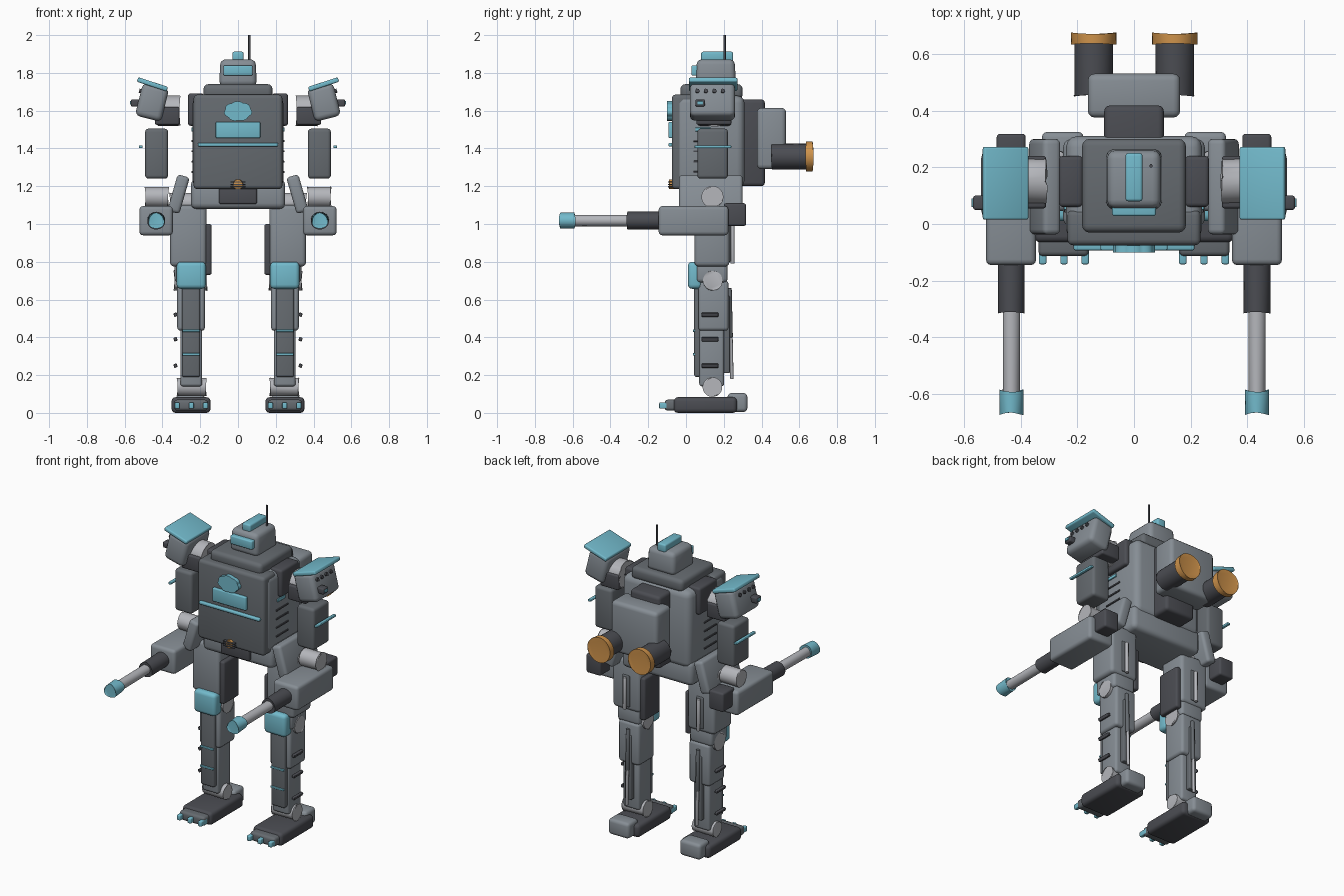
import bpy, bmesh, math
from mathutils import Vector, Matrix

if "Cube" in bpy.data.objects:
    bpy.data.objects.remove(bpy.data.objects["Cube"])

COLORS = {
    "steel": (0.24, 0.27, 0.30, 1), "mid": (0.13, 0.145, 0.16, 1),
    "dark": (0.07, 0.073, 0.085, 1), "light": (0.46, 0.47, 0.50, 1),
    "teal": (0.17, 0.49, 0.60, 1), "orange": (0.62, 0.29, 0.07, 1),
}
MATS = {}
for key, col in COLORS.items():
    MATS[key] = bpy.data.materials.new(key)
    MATS[key].diffuse_color = col


def finish(name, bm, mat, bevel, segs=3):
    """Round the hard edges, make the object and shade it."""
    if bevel > 0:
        hard = [e for e in bm.edges if e.calc_face_angle(0) > math.radians(50)]
        bmesh.ops.bevel(bm, geom=hard, offset=bevel, segments=segs, profile=0.5,
                        affect='EDGES', clamp_overlap=True)
    bmesh.ops.recalc_face_normals(bm, faces=bm.faces)
    me = bpy.data.meshes.new(name)
    bm.to_mesh(me)
    bm.free()
    me.materials.append(MATS[mat])
    ob = bpy.data.objects.new(name, me)
    bpy.context.collection.objects.link(ob)
    bpy.ops.object.select_all(action='DESELECT')
    ob.select_set(True)
    bpy.context.view_layer.objects.active = ob
    bpy.ops.object.shade_smooth_by_angle(angle=math.radians(40))
    return ob


def sides(name, pair):
    return [("left_" + name, -1), ("right_" + name, 1)] if pair else [(name, 1)]


def box(name, xs, ys, zs, mat="steel", bevel=0.015, tilt=0, taper=1, pair=False):
    """Rounded box from its extents, tilted about y; taper scales the top."""
    c = Vector([(a + b) / 2 for a, b in (xs, ys, zs)])
    d = Vector([b - a for a, b in (xs, ys, zs)])
    for n, s in sides(name, pair):
        bm = bmesh.new()
        bmesh.ops.create_cube(bm, size=1)
        for v in bm.verts:
            k = taper if v.co.z > 0 else 1
            v.co = Vector((v.co.x * d.x * k, v.co.y * d.y * k, v.co.z * d.z))
        m = Matrix.Translation((c.x * s, c.y, c.z)) @ Matrix.Rotation(math.radians(tilt) * s, 4, 'Y')
        bm.transform(m)
        finish(n, bm, mat, min(bevel, min(d) * 0.45))


def rod(name, p, q, r, mat="light", bevel=0.005, pair=False, n=32):
    """Cylinder from p to q."""
    for nm, s in sides(name, pair):
        a, b = Vector((p[0] * s, p[1], p[2])), Vector((q[0] * s, q[1], q[2]))
        bm = bmesh.new()
        bmesh.ops.create_cone(bm, cap_ends=True, segments=n, radius1=r, radius2=r, depth=(b - a).length)
        bm.transform(Matrix.Translation((a + b) / 2) @ (b - a).to_track_quat('Z', 'Y').to_matrix().to_4x4())
        finish(nm, bm, mat, bevel, 2)


# torso and pelvis
box("torso", (-.24, .24), (-.055, .31), (1.19, 1.68), bevel=.04)
box("chest_panel", (-.235, .235), (-.075, .05), (1.185, 1.685), "mid", .02)
box("collar", (-.183, .183), (-.03, .30), (1.66, 1.74), "mid", .025)
box("pelvis", (-.25, .25), (-.01, .30), (1.08, 1.235), bevel=.03)
box("groin_guard", (-.10, .10), (-.035, .06), (1.105, 1.20), "dark", .01)
box("shoulder_vent", (.18, .265), (.06, .24), (1.52, 1.692), "dark", .015, pair=True)
for i in range(4):
    z = 1.27 + i * .055
    box(f"flank_slit_{i}", (.236, .246), (.04, .16), (z, z + .01), "dark", .002, pair=True)
box("flank_light", (.236, .247), (.05, .13), (1.49, 1.51), "teal", .003, pair=True)

# chest trim
box("chest_bar", (-.213, .213), (-.093, -.06), (1.41, 1.43), "teal", .007)
box("chest_window", (-.118, .118), (-.093, -.06), (1.455, 1.54), "teal", .006)
bm = bmesh.new()
outline = []
for i in range(64):
    t = math.tau * i / 64
    k = .9 + .1 * abs(math.cos(3.5 * t + .6))
    outline.append(bm.verts.new((.075 * k * math.cos(t), -.06, 1.597 + .053 * k * math.sin(t))))
cap = bm.faces.new(outline)
new = bmesh.ops.extrude_face_region(bm, geom=[cap])["geom"]
bmesh.ops.translate(bm, vec=(0, -.04, 0), verts=[g for g in new if isinstance(g, bmesh.types.BMVert)])
finish("chest_ornament", bm, "teal", 0)
rod("belly_lamp", (0, -.06, 1.21), (0, -.09, 1.21), .026, "orange")
for z in (1.197, 1.21, 1.223):
    box("lamp_grille", (-.04, .04), (-.096, -.07), (z - .003, z + .003), "dark", .001)

# head
box("head", (-.10, .10), (.05, .265), (1.73, 1.872), bevel=.028, taper=.93)
box("visor", (-.077, .077), (.028, .09), (1.785, 1.84), "teal", .008)
box("head_crest", (-.03, .03), (.08, .25), (1.86, 1.912), "teal", .01)
rod("antenna", (.06, .205, 1.85), (.06, .205, 2.0), .006, "dark", .001, n=12)

# backpack and thrusters
box("back_mount", (-.105, .105), (.20, .418), (1.20, 1.66), "dark", .02)
box("backpack", (-.163, .163), (.375, .53), (1.29, 1.615), bevel=.025)
rod("thruster", (.143, .455, 1.357), (.143, .64, 1.357), .068, "dark", pair=True)
rod("thruster_nozzle", (.143, .637, 1.357), (.143, .67, 1.357), .08, "orange", pair=True)

# shoulders
rod("shoulder_joint", (.31, .152, 1.60), (.42, .152, 1.60), .08, pair=True)
box("shoulder_socket", (.31, .44), (.055, .24), (1.525, 1.62), "dark", .01, pair=True)
box("shoulder_armor", (.384, .526), (.02, .26), (1.555, 1.735), "steel", .028, tilt=-14, pair=True)
box("shoulder_plate", (.370, .536), (.015, .272), (1.727, 1.752), "teal", .008, tilt=-18, pair=True)
for i, y in enumerate((.06, .105, .15, .195)):
    rod(f"launcher_port_{i}", (.50, y, 1.70), (.523, y, 1.706), .011, "dark", .002, True, 16)
box("shoulder_sensor", (.51, .567), (.05, .10), (1.622, 1.66), "dark", .008, pair=True)
box("sensor_lens", (.56, .573), (.06, .09), (1.633, 1.65), "teal", .002, pair=True)

# arms
box("upper_arm", (.37, .492), (.06, .222), (1.24, 1.505), "mid", .018, pair=True)
box("arm_stripe", (.505, .525), (.045, .24), (1.402, 1.416), "teal", .004, pair=True)
rod("elbow", (.37, .14, 1.143), (.49, .14, 1.143), .053, pair=True)
box("forearm", (.345, .522), (-.145, .225), (.94, 1.095), bevel=.02, pair=True)
box("forearm_counterweight", (.382, .484), (.20, .318), (.99, 1.11), "dark", .012, pair=True)
rod("gun_sleeve", (.433, -.31, 1.018), (.433, -.12, 1.018), .047, "dark", pair=True)
rod("gun_barrel", (.433, -.60, 1.018), (.433, -.29, 1.018), .030, pair=True)
rod("gun_muzzle", (.433, -.665, 1.018), (.433, -.592, 1.018), .042, "teal", .008, True)

# hips and thighs
rod("hip_joint", (.20, .14, 1.11), (.36, .14, 1.11), .055, pair=True)
box("hip_skirt", (.282, .348), (-.037, .30), (1.058, 1.258), bevel=.018, tilt=-16, pair=True)
box("thigh", (.167, .36), (.045, .23), (.775, 1.10), bevel=.022, pair=True)
box("thigh_lower", (.177, .335), (.055, .22), (.69, .80), bevel=.02, pair=True)
box("inner_thigh_panel", (.14, .18), (.06, .215), (.73, 1.0), "dark", .012, pair=True)
box("thigh_piston_rail", (.235, .285), (.22, .238), (.80, 1.0), "mid", .005, pair=True)
rod("thigh_piston", (.26, .247, .79), (.26, .245, .99), .011, pair=True, n=16, bevel=.002)

# knees and shins
rod("knee_joint", (.165, .14, .70), (.337, .14, .70), .052, pair=True)
box("knee_pad", (.17, .325), (.01, .085), (.657, .80), "teal", .022, pair=True)
box("upper_shin", (.175, .322), (.065, .225), (.435, .70), bevel=.018, pair=True)
box("lower_shin", (.190, .305), (.07, .202), (.14, .50), bevel=.015, pair=True)
box("shin_plate", (.20, .297), (.043, .10), (.19, .665), "mid", .012, pair=True)
for z in (.31, .435):
    box("shin_stripe", (.202, .295), (.036, .06), (z - .006, z + .006), "teal", .003, pair=True)
for z in (.25, .39, .52):
    box("shin_fin", (.322, .34), (.082, .172), (z - .010, z + .010), "dark", .004, tilt=20, pair=True)
box("calf_rail", (.225, .27), (.19, .232), (.21, .62), "mid", .006, pair=True)
rod("calf_piston_sleeve", (.247, .236, .40), (.247, .230, .66), .012, "mid", .002, True, 16)
rod("calf_piston", (.247, .243, .18), (.247, .233, .64), .009, "light", .002, True, 16)

# feet
rod("ankle", (.17, .14, .137), (.32, .14, .137), .047, pair=True)
box("foot", (.145, .352), (-.065, .27), (.0, .083), "dark", .022, pair=True)
box("toe_cap", (.16, .337), (-.113, .0), (.012, .070), "mid", .016, pair=True)
box("heel", (.178, .325), (.22, .325), (.005, .105), bevel=.02, pair=True)
for x in (.172, .247, .322):
    box("toe_claw", (x - .013, x + .013), (-.142, -.08), (.022, .055), "teal", .006, pair=True)

for m in bpy.data.materials:
    if m.users and not m.is_grease_pencil:
        m.use_nodes = True
        m.node_tree.nodes["Principled BSDF"].inputs["Base Color"].default_value = m.diffuse_color
